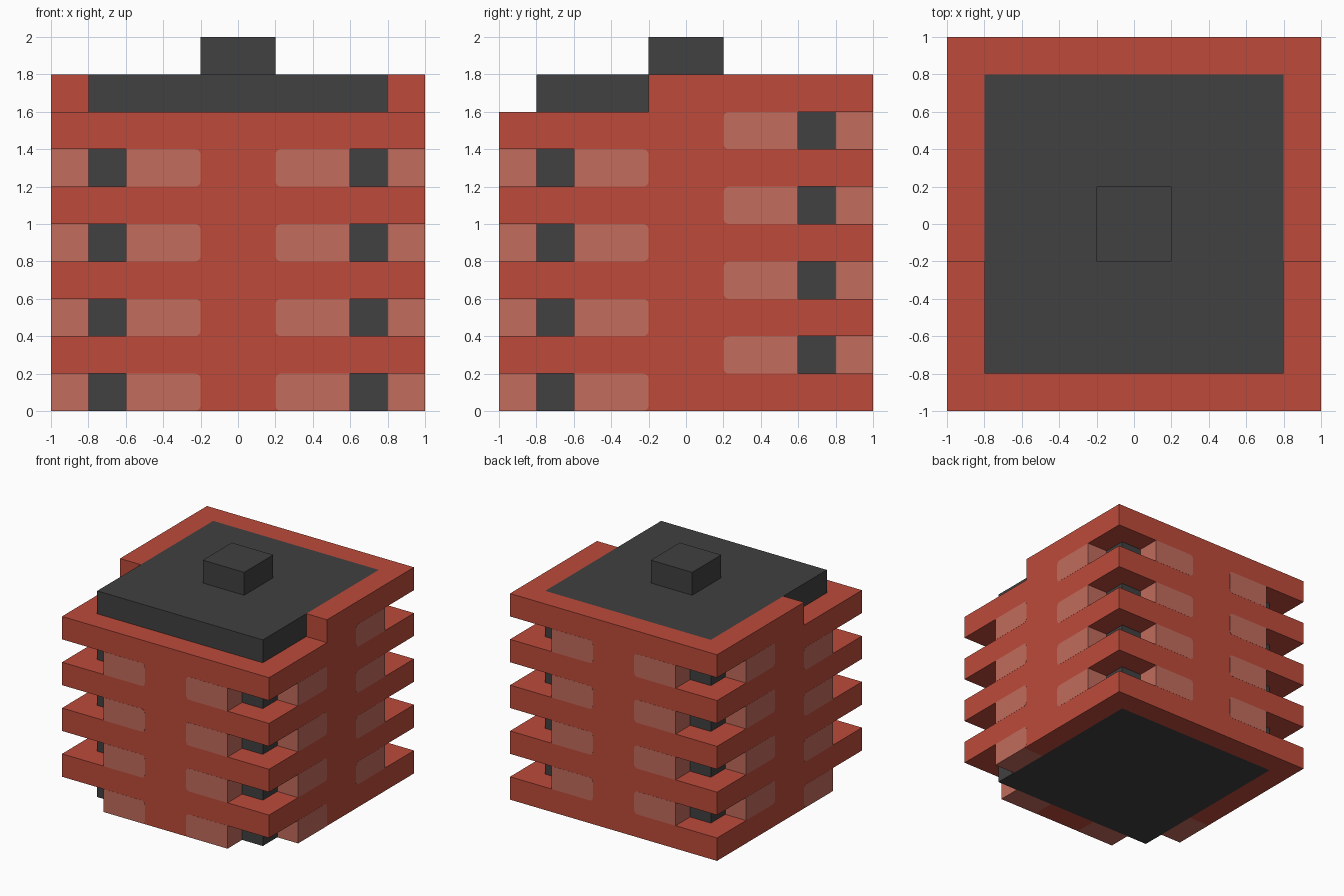
import bpy
import bmesh
import math
from mathutils import Vector

cube = bpy.data.objects.get("Cube")
if cube:
    bpy.data.objects.remove(cube, do_unlink=True)


def material(name, rgb):
    m = bpy.data.materials.new(name)
    m.use_nodes = True
    m.diffuse_color = (*rgb, 1)
    bsdf = m.node_tree.nodes["Principled BSDF"]
    bsdf.inputs["Base Color"].default_value = (*rgb, 1)
    bsdf.inputs["Roughness"].default_value = 0.8
    return m


RED = material("brick red", (0.51, 0.070, 0.043))
PINK = material("pale window pink", (0.54, 0.149, 0.110))
DARK = material("dark grey", (0.052, 0.052, 0.052))

H = 0.2          # storey height
W = 0.8          # inner face of the walls
R = 0.03         # rounding of the window corners


def prism(bm, points, depth, index=0):
    """Extrude a closed outline along a vector."""
    face = bm.faces.new([bm.verts.new(p) for p in points])
    ext = bmesh.ops.extrude_face_region(bm, geom=[face], use_keep_orig=True)
    verts = [g for g in ext["geom"] if isinstance(g, bmesh.types.BMVert)]
    bmesh.ops.translate(bm, verts=verts, vec=Vector(depth))
    for f in {f for v in list(face.verts) + verts for f in v.link_faces}:
        f.material_index = index


def finish(bm, name, mats):
    bmesh.ops.recalc_face_normals(bm, faces=bm.faces[:])
    me = bpy.data.meshes.new(name)
    bm.to_mesh(me)
    bm.free()
    for m in mats:
        me.materials.append(m)
    return me


def place(name, mesh, z=0, turn=0):
    ob = bpy.data.objects.new(name, mesh)
    ob.location.z = z
    ob.rotation_euler.z = turn
    bpy.context.collection.objects.link(ob)


def rect(x0, x1, y0, y1):
    return [(x0, y0, 0), (x1, y0, 0), (x1, y1, 0), (x0, y1, 0)]


def box_mesh(name, half, height, mat):
    bm = bmesh.new()
    prism(bm, rect(-half, half, -half, half), (0, 0, height))
    return finish(bm, name, [mat])


def full_band(name, end):
    """U-shaped storey wrapping the front half, sides ending at y = end."""
    bm = bmesh.new()
    outline = [(-1, end), (-1, -1), (1, -1), (1, end),
               (W, end), (W, -W), (-W, -W), (-W, end)]
    prism(bm, [(x, y, 0) for x, y in outline], (0, 0, H))
    return finish(bm, name, [RED])


def notched_band(name):
    """Storey with open corners and windows running to the wall ends."""
    bm = bmesh.new()
    a = 0.2 + R
    prism(bm, rect(-a, a, -1, -W), (0, 0, H))
    # Window profile: square at the open corner, rounded at the other end
    profile = [(0.6, 0), (0.6, H)]
    for zc, start in ((H - R, 90), (R, 180)):
        for k in range(5):
            t = math.radians(start + k * 22.5)
            profile.append((a + R * math.cos(t), zc + R * math.sin(t)))
    for s in (-1, 1):
        prism(bm, rect(*sorted((s * W, s)), -a, 0), (0, 0, H))
        prism(bm, [(s * u, -W, z) for u, z in profile], (0, -0.201, 0), 1)
        prism(bm, [(s * W, -u, z) for u, z in profile], (s * 0.201, 0, 0), 1)
    return finish(bm, name, [RED, PINK])


# Core and roof block
place("building_core", box_mesh("building_core", W, 1.8, DARK))
place("roof_block", box_mesh("roof_block", 0.2, 0.2, DARK), 1.8)

# Storeys alternate between solid and notched, opposite at front and back
solid = full_band("solid_storey", 0)
notched = notched_band("notched_storey")
for i in range(8):
    front, back = (notched, solid) if i % 2 == 0 else (solid, notched)
    place(f"front_storey_{i + 1}", front, i * H)
    place(f"back_storey_{i + 1}", back, i * H, math.pi)

# Parapet around the back, reaching a little past the middle
place("back_parapet", full_band("back_parapet", 0.2), 8 * H, math.pi)
